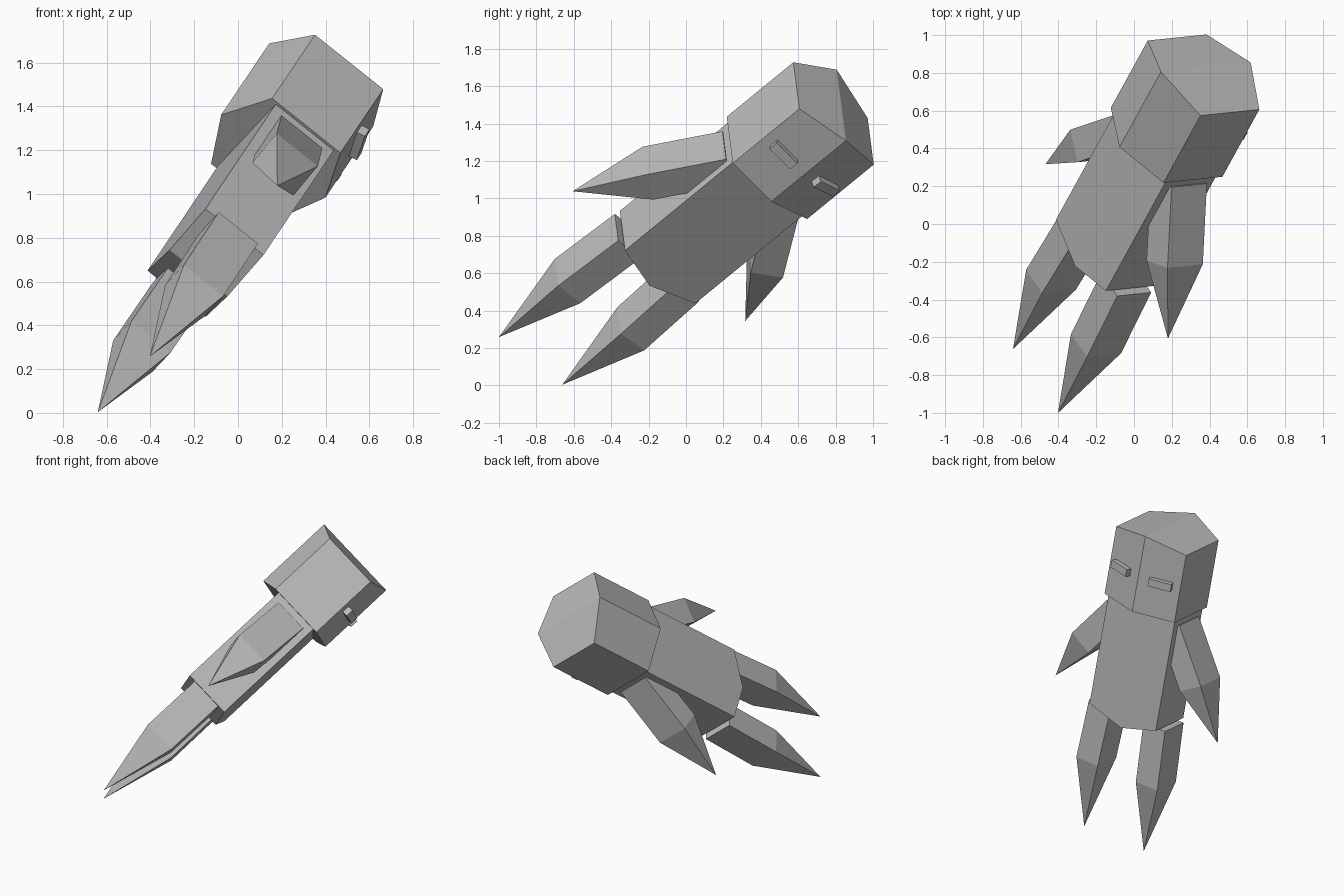
import bpy, bmesh
from mathutils import Vector, Matrix

if "Cube" in bpy.data.objects:
    bpy.data.objects.remove(bpy.data.objects["Cube"])

# Leaning pose of the figure: local x = facing, y = width, z = up along the body
up = Vector((0.39, 0.71, 0.58)).normalized()
face = Vector((0.775, 0.075, -0.625))
face = (face - up * face.dot(up)).normalized()
side = up.cross(face)
pose = Matrix((face, side, up)).transposed().to_4x4()
pose.translation = (0.1725, 0.4325, 1.163)

grey = bpy.data.materials.new("stone_grey")
grey.diffuse_color = (0.5, 0.5, 0.5, 1)
grey.use_nodes = True
grey.node_tree.nodes["Principled BSDF"].inputs["Base Color"].default_value = grey.diffuse_color


def loft(name, rings, ridge=None):
    """Skin a chain of rings; a one-point ring closes to a tip."""
    bm = bmesh.new()
    vs = [[bm.verts.new(p) for p in ring] for ring in rings]
    for a, b in zip(vs, vs[1:]):
        n = len(a)
        for i in range(n):
            j = (i + 1) % n
            bm.faces.new((a[i], a[j], b[0]) if len(b) == 1 else (a[i], a[j], b[j], b[i]))
    bm.faces.new(vs[0])
    if len(vs[-1]) > 1:
        bm.faces.new(vs[-1])
    if ridge:
        bmesh.ops.connect_verts(bm, verts=[vs[-1][i] for i in ridge])
    bmesh.ops.recalc_face_normals(bm, faces=bm.faces)
    mesh = bpy.data.meshes.new(name)
    bm.to_mesh(mesh)
    bm.free()
    mesh.materials.append(grey)
    obj = bpy.data.objects.new(name, mesh)
    obj.matrix_world = pose
    bpy.context.collection.objects.link(obj)
    return obj


def limb_ring(half, outer, inner, s):
    """Rectangle across a limb from its outer and inner (y, z) points."""
    return [(-half, s * outer[0], outer[1]), (half, s * outer[0], outer[1]),
            (half, s * inner[0], inner[1]), (-half, s * inner[0], inner[1])]


# Head: six-sided block with a shallow gabled top
hexagon = [(-0.2, -0.285), (0.2, -0.285), (0.29, 0), (0.2, 0.285), (-0.2, 0.285), (-0.32, 0)]
loft("head", [[(x, y, 0) for x, y in hexagon],
              [(x, y, 0.56 if y == 0 else 0.5) for x, y in hexagon]], ridge=(2, 5))

# Body: box with a shallow point at the hips
profile = [(-0.27, 0), (0.27, 0), (0.27, -0.82), (0, -0.9), (-0.27, -0.82)]
loft("body", [[(x, y, z) for y, z in profile] for x in (-0.17, 0.17)])

slope = Vector((0.09, 0.285, 0)).normalized()
out = Vector((slope.y, -slope.x, 0))
for s, tag in ((-1, "right"), (1, "left")):
    # Legs and arms: square upper part, pointed lower part
    loft("leg_" + tag, [limb_ring(0.115, (0.31, -0.825), (0.135, -0.83), s),
                        limb_ring(0.115, (0.33, -1.256), (0.156, -1.26), s),
                        [(0, s * 0.243, -1.773)]])
    loft("arm_" + tag, [limb_ring(0.12, (0.281, -0.045), (0.128, -0.135), s),
                        limb_ring(0.12, (0.525, -0.406), (0.373, -0.499), s),
                        [(0, s * 0.662, -0.81)]])
    # Eyes: small bars standing off the angled face
    mid = Vector((0.241, -0.155, 0.255))
    rings = []
    for d in (-0.02, 0.04):
        pts = [mid + out * d + slope * w + Vector((0, 0, h))
               for w, h in ((-0.08, -0.027), (0.08, -0.027), (0.08, 0.027), (-0.08, 0.027))]
        rings.append([(p.x, -s * p.y, p.z) for p in pts])
    loft("eye_" + ("left" if s < 0 else "right"), rings)
